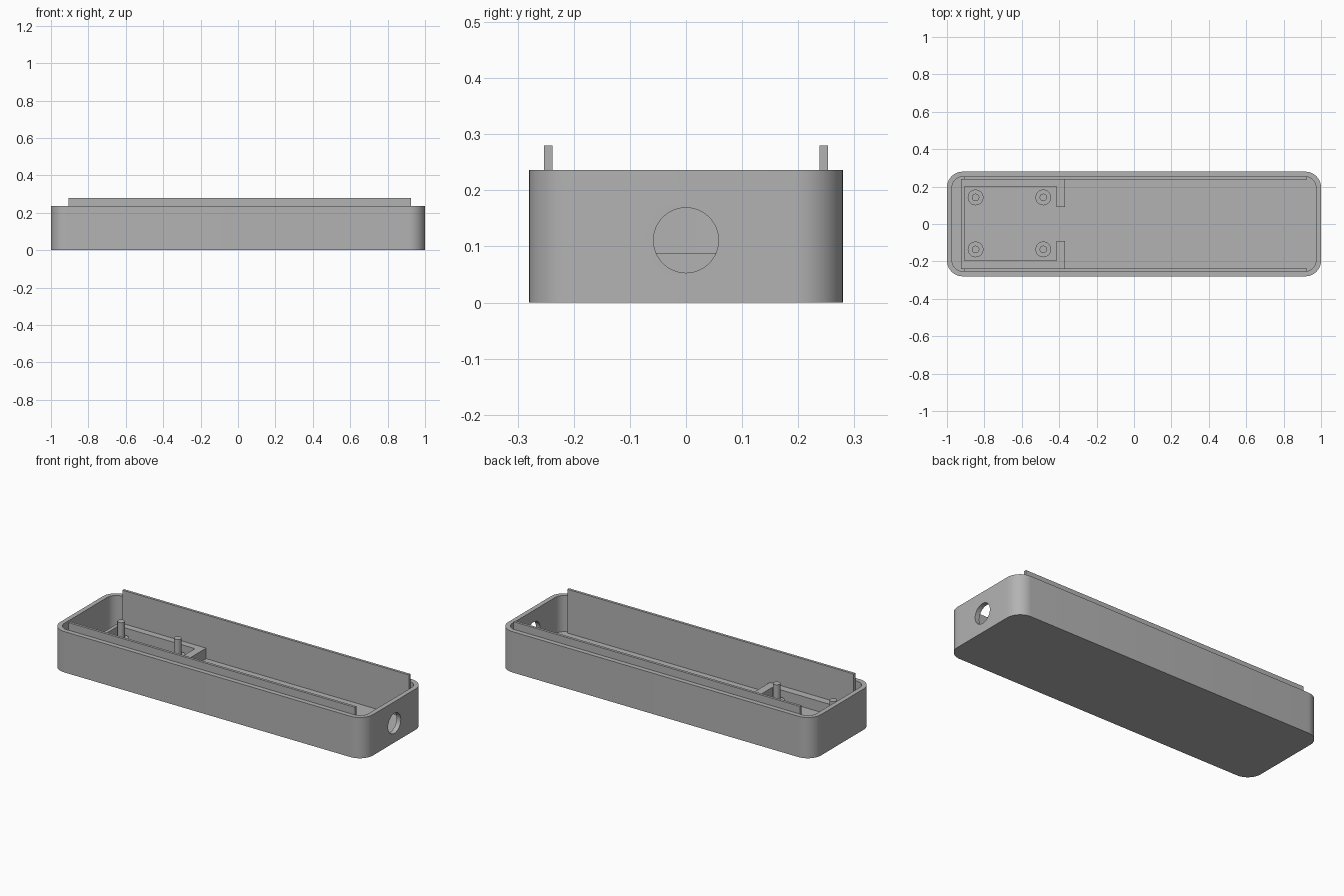
import bpy, bmesh, math
from mathutils import Matrix

cube = bpy.data.objects.get("Cube")
if cube:
    bpy.data.objects.remove(cube, do_unlink=True)

grey = bpy.data.materials.new("plain grey")
grey.use_nodes = True
colour = (0.45, 0.45, 0.45, 1)
grey.diffuse_color = colour
grey.node_tree.nodes["Principled BSDF"].inputs["Base Color"].default_value = colour

FLOOR, RIM, LIP_TOP, FRAME_TOP = 0.027, 0.236, 0.28, 0.088
HALF_X, HALF_Y, WALL, RADIUS = 1.0, 0.28, 0.027, 0.085


def finish(name, bm, smooth=False):
    bmesh.ops.recalc_face_normals(bm, faces=bm.faces)
    mesh = bpy.data.meshes.new(name)
    bm.to_mesh(mesh)
    bm.free()
    mesh.materials.append(grey)
    obj = bpy.data.objects.new(name, mesh)
    bpy.context.collection.objects.link(obj)
    if smooth:
        smooth_sides(obj)
    return obj


def activate(obj):
    bpy.ops.object.select_all(action='DESELECT')
    obj.select_set(True)
    bpy.context.view_layer.objects.active = obj


def smooth_sides(obj):
    activate(obj)
    bpy.ops.object.shade_smooth_by_angle(angle=math.radians(30))


def rounded_outline(inset, steps=10):
    r = RADIUS - inset
    points = []
    for quarter, (sx, sy) in enumerate([(1, 1), (-1, 1), (-1, -1), (1, -1)]):
        for i in range(steps + 1):
            a = math.pi / 2 * (quarter + i / steps)
            points.append((sx * (HALF_X - RADIUS) + r * math.cos(a),
                           sy * (HALF_Y - RADIUS) + r * math.sin(a)))
    return points


def prism(name, outline, z0, z1):
    bm = bmesh.new()
    face = bm.faces.new([bm.verts.new((x, y, z0)) for x, y in outline])
    top = bmesh.ops.extrude_face_region(bm, geom=[face])["geom"]
    verts = [g for g in top if isinstance(g, bmesh.types.BMVert)]
    bmesh.ops.translate(bm, verts=verts, vec=(0, 0, z1 - z0))
    return finish(name, bm)


def box(name, x0, x1, y0, y1, z0, z1):
    return prism(name, [(x0, y0), (x1, y0), (x1, y1), (x0, y1)], z0, z1)


def cylinder(name, radius, depth, matrix, segments=32):
    bm = bmesh.new()
    bmesh.ops.create_cone(bm, cap_ends=True, segments=segments, radius1=radius,
                          radius2=radius, depth=depth, matrix=matrix)
    return finish(name, bm, True)


def cut(target, cutter):
    cutter.hide_render = True
    mod = target.modifiers.new("cut", 'BOOLEAN')
    mod.operation, mod.solver, mod.object = 'DIFFERENCE', 'EXACT', cutter
    activate(target)
    bpy.ops.object.modifier_apply(modifier=mod.name)
    bpy.data.objects.remove(cutter, do_unlink=True)


# Open tray: rounded floor and rim with a hollow inside
bm = bmesh.new()
rings = [[bm.verts.new((x, y, z)) for x, y in rounded_outline(inset)]
         for inset, z in [(0, 0), (0, RIM), (WALL, RIM), (WALL, FLOOR)]]
for low, high in zip(rings, rings[1:]):
    for i in range(len(low)):
        j = (i + 1) % len(low)
        bm.faces.new((low[i], low[j], high[j], high[i]))
bm.faces.new(rings[0])
bm.faces.new(rings[-1])
tray = finish("tray", bm)

# Round cable hole in the left end
hole = cylinder("hole_cutter", 0.058, 0.2,
                Matrix.Translation((1, 0, 0.111)) @ Matrix.Rotation(math.pi / 2, 4, 'Y'), 48)
cut(tray, hole)
smooth_sides(tray)

# Tall inner lips along both long walls
for side, name in ((1, "back_lip"), (-1, "front_lip")):
    y0, y1 = sorted((side * 0.238, side * 0.253))
    box(name, -0.905, 0.925, y0, y1, FLOOR, LIP_TOP)

# Low frame around the board bay, open at its inner end
frame = [(-0.37, 0.09), (-0.37, 0.24), (-0.925, 0.24), (-0.925, -0.24),
         (-0.37, -0.24), (-0.37, -0.09), (-0.415, -0.09), (-0.415, -0.195),
         (-0.905, -0.195), (-0.905, 0.2), (-0.415, 0.2), (-0.415, 0.09)]
prism("bay_frame", frame, FLOOR, FRAME_TOP)

# Four standoffs, each a wide base with a thin pin
for x, end in ((-0.847, "outer"), (-0.485, "inner")):
    for y, side in ((0.142, "back"), (-0.136, "front")):
        for part, radius, top in (("base", 0.042, 0.055), ("pin", 0.02, 0.153)):
            height = top - FLOOR
            cylinder(f"{end}_{side}_{part}", radius, height,
                     Matrix.Translation((x, y, FLOOR + height / 2)))
